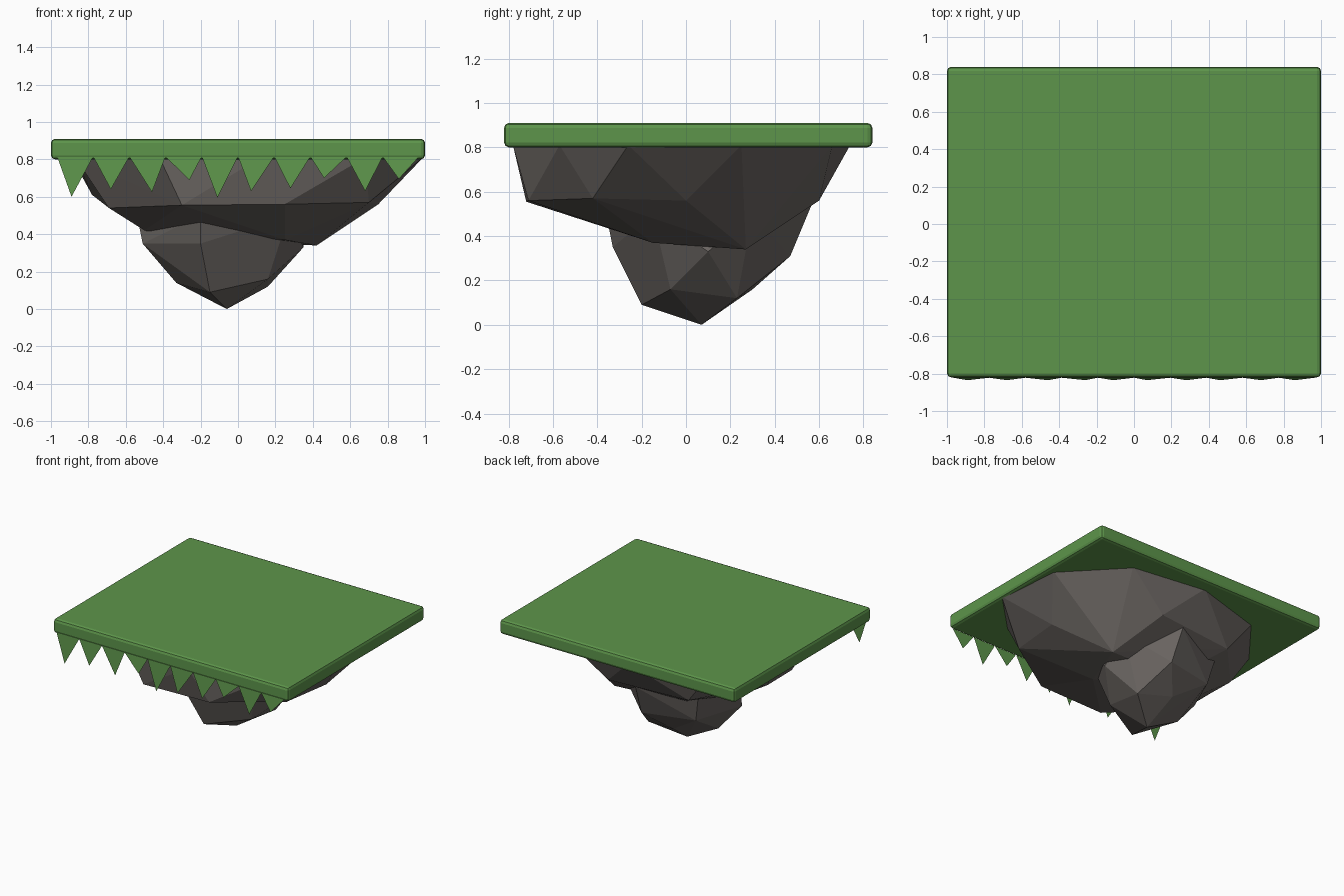
import bpy, bmesh


def material(name, color):
    m = bpy.data.materials.new(name)
    m.diffuse_color = (*color, 1)
    return m


GRASS = material("grass green", (0.11, 0.30, 0.07))
STONE = material("stone grey", (0.15, 0.135, 0.125))


def add_object(name, bm, mat):
    mesh = bpy.data.meshes.new(name)
    bm.to_mesh(mesh)
    bm.free()
    mesh.materials.append(mat)
    obj = bpy.data.objects.new(name, mesh)
    bpy.context.collection.objects.link(obj)
    return obj


def rock(name, points):
    """Faceted boulder wrapped around a few corner points."""
    bm = bmesh.new()
    for p in points:
        bm.verts.new(p)
    hull = bmesh.ops.convex_hull(bm, input=bm.verts[:])
    loose = [v for v in bm.verts if not v.link_faces]
    bmesh.ops.delete(bm, geom=loose, context='VERTS')
    bmesh.ops.recalc_face_normals(bm, faces=bm.faces[:])
    return add_object(name, bm, STONE)


# Grass slab with softened edges
bm = bmesh.new()
bmesh.ops.create_cube(bm, size=1)
for v in bm.verts:
    v.co = (v.co.x * 2, 0.01 + v.co.y * 1.66, 0.855 + v.co.z * 0.11)
slab = add_object("grass_slab", bm, GRASS)
bevel = slab.modifiers.new("soft edges", 'BEVEL')
bevel.width = 0.022
bevel.segments = 2

# Hanging grass blades along the front: (tip x, tip z)
tips = [(-0.89, 0.60), (-0.68, 0.64), (-0.46, 0.625), (-0.26, 0.69), (-0.11, 0.595),
        (0.07, 0.63), (0.28, 0.645), (0.46, 0.70), (0.68, 0.63), (0.86, 0.695)]
bm = bmesh.new()
for i, (x, z) in enumerate(tips):
    mid = -0.871 + i * 0.1935
    corners = [(mid - 0.095, -0.822, 0.812), (x, -0.835, z), (mid + 0.095, -0.822, 0.812)]
    bm.faces.new([bm.verts.new(c) for c in corners])
add_object("grass_blades", bm, GRASS)

# Wide upper rock: rim under the slab, shoulder ring, sloping underside
rim = [(0.99, -0.26), (0.95, 0.25), (0.56, 0.66), (-0.03, 0.74), (-0.60, 0.57),
       (-0.89, 0.20), (-0.87, -0.27), (-0.42, -0.74), (0.12, -0.78), (0.68, -0.57)]
rock("upper_rock", [(x, y, 0.81) for x, y in rim] + [
    (0.75, 0.0, 0.56), (0.70, -0.42, 0.57), (0.25, -0.71, 0.56), (-0.30, -0.72, 0.555),
    (-0.69, -0.30, 0.54), (-0.78, 0.12, 0.61), (-0.40, 0.54, 0.55), (0.24, 0.60, 0.56),
    (0.42, 0.27, 0.34), (0.25, -0.15, 0.37), (-0.50, 0.0, 0.42), (-0.15, 0.25, 0.36)])

# Narrow lower rock ending in a blunt point
rock("lower_rock", [
    (-0.06, 0.07, 0.0), (-0.15, -0.20, 0.09), (-0.33, 0.08, 0.14), (0.16, -0.07, 0.16),
    (0.16, 0.23, 0.12), (-0.10, 0.30, 0.16), (-0.20, -0.33, 0.35), (-0.51, 0.05, 0.35),
    (-0.35, 0.38, 0.32), (0.05, 0.47, 0.31), (0.35, 0.10, 0.33), (-0.54, 0.10, 0.50),
    (-0.20, -0.36, 0.50), (0.27, -0.15, 0.50), (0.34, 0.30, 0.50), (0.03, 0.57, 0.55),
    (-0.40, 0.42, 0.55)])
